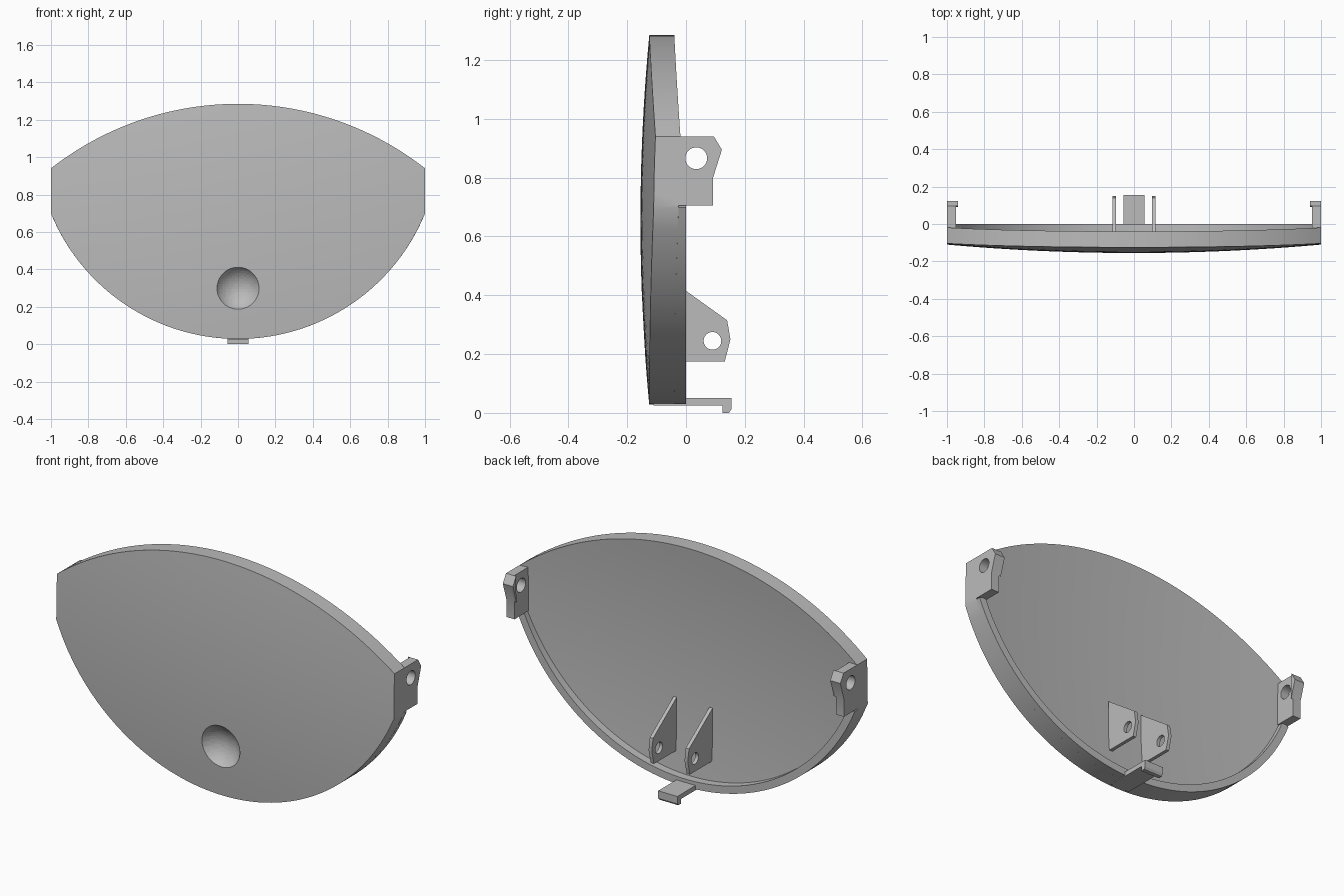
import bpy, bmesh
from math import sqrt, sin, cos, asin, pi, radians
from mathutils import Matrix, Vector

cube = bpy.data.objects.get("Cube")
if cube:
    bpy.data.objects.remove(cube, do_unlink=True)

grey = bpy.data.materials.new("plain grey")
grey.use_nodes = True
COLOUR = (0.5, 0.5, 0.5, 1)
grey.diffuse_color = COLOUR
grey.node_tree.nodes["Principled BSDF"].inputs["Base Color"].default_value = COLOUR

# Outline arcs and dome surface
TOP_R, TOP_Z = 1.622, 1.285
LOW_R, LOW_Z = 1.081, 0.028
THICK = 0.085


def upper(x):
    return TOP_Z - TOP_R + sqrt(TOP_R ** 2 - x * x)


def lower(x):
    return LOW_Z + LOW_R - sqrt(LOW_R ** 2 - x * x)


def front_y(x, z):
    return -0.155 + 0.076 * (z - 0.655) ** 2 + 0.045 * x * x


def back_y(x, z):
    return front_y(x, z) + THICK


def finish(name, bm, smooth=True):
    bmesh.ops.recalc_face_normals(bm, faces=bm.faces)
    mesh = bpy.data.meshes.new(name)
    bm.to_mesh(mesh)
    bm.free()
    mesh.materials.append(grey)
    obj = bpy.data.objects.new(name, mesh)
    bpy.context.collection.objects.link(obj)
    if smooth:
        shade(obj)
    return obj


def activate(obj):
    bpy.ops.object.select_all(action="DESELECT")
    obj.select_set(True)
    bpy.context.view_layer.objects.active = obj


def shade(obj):
    activate(obj)
    bpy.ops.object.shade_smooth_by_angle(angle=radians(25))


def loft(name, rings):
    """Skin a row of equal closed rings and cap both ends."""
    bm = bmesh.new()
    rows = [[bm.verts.new(p) for p in ring] for ring in rings]
    n = len(rows[0])
    for a, b in zip(rows, rows[1:]):
        for i in range(n):
            j = (i + 1) % n
            bm.faces.new((a[i], a[j], b[j], b[i]))
    bm.faces.new(rows[0])
    bm.faces.new(rows[-1])
    return finish(name, bm)


def plate(name, profile, x0, x1):
    """Extrude a (y, z) profile along x."""
    return loft(name, [[(x, y, z) for y, z in profile] for x in (x0, x1)])


def cut(obj, bm):
    cutter = finish("cutter", bm, smooth=False)
    cutter.hide_render = True
    for poly in cutter.data.polygons:
        poly.use_smooth = True
    mod = obj.modifiers.new("cut", "BOOLEAN")
    mod.operation = "DIFFERENCE"
    mod.solver = "EXACT"
    mod.object = cutter
    activate(obj)
    bpy.ops.object.modifier_apply(modifier=mod.name)
    bpy.data.objects.remove(cutter, do_unlink=True)
    shade(obj)


def drill(obj, x, y, z, radius):
    bm = bmesh.new()
    bmesh.ops.create_cone(bm, cap_ends=True, segments=32, radius1=radius, radius2=radius,
                          depth=0.2, matrix=Matrix.Translation((x, y, z)) @ Matrix.Rotation(pi / 2, 4, "Y"))
    cut(obj, bm)


# Domed shield: each ring runs up the front and down the back of one column
COLS, ROWS = 56, 20
rings = []
for c in range(COLS + 1):
    x = -1 + 2 * c / COLS
    zs = [lower(x) + (upper(x) - lower(x)) * r / ROWS for r in range(ROWS + 1)]
    rings.append([(x, front_y(x, z), z) for z in zs] + [(x, back_y(x, z), z) for z in reversed(zs)])
shield = loft("shield", rings)

# Round dimple in the front
DIMPLE_R, DEPTH, DIMPLE_Z = 0.113, 0.06, 0.295
ball_r = (DIMPLE_R ** 2 + DEPTH ** 2) / (2 * DEPTH)
ball = bmesh.new()
bmesh.ops.create_uvsphere(ball, u_segments=48, v_segments=32, radius=ball_r,
                          matrix=Matrix.Translation((0, front_y(0, DIMPLE_Z) + DEPTH - ball_r, DIMPLE_Z)))
cut(shield, ball)

# Raised lip around the lower back edge
LIP = 0.04
reach = asin(1 / LOW_R)
rings = []
for i in range(65):
    a = -reach + 2 * reach * i / 64
    ring = []
    for rad, raised in ((LOW_R, False), (LOW_R, True), (LOW_R - LIP, True), (LOW_R - LIP, False)):
        x, z = rad * sin(a), LOW_Z + LOW_R - rad * cos(a)
        base = back_y(x, z) - (0.01 if rad < LOW_R else 0)
        ring.append((x, 0 if raised else base, z))
    rings.append(ring)
loft("lower_lip", rings)

# Side lugs with pivot holes and a thicker tip
LUG = [(-0.03, 0.94), (0.095, 0.94), (0.122, 0.895), (0.092, 0.80), (0.092, 0.705), (-0.03, 0.705)]
TIP = [(0.095, 0.94), (0.122, 0.895), (0.092, 0.80), (0.096, 0.895)]
# Hinge brackets low on the back
BRACKET = [(-0.06, 0.458), (0.14, 0.315), (0.151, 0.25), (0.132, 0.175), (-0.06, 0.175)]
for side, s in (("left", 1), ("right", -1)):
    lug = plate(side + "_lug", LUG, s * 0.952, s)
    drill(lug, s * 0.975, 0.035, 0.866, 0.037)
    plate(side + "_lug_tip", TIP, s * 0.94, s * 0.952)
    bracket = plate(side + "_bracket", BRACKET, s * 0.097, s * 0.116)
    drill(bracket, s * 0.107, 0.09, 0.245, 0.03)

# Hooked tab under the bottom edge
plate("bottom_tab", [(-0.11, 0.05), (0.154, 0.05), (0.154, 0.012), (0.146, 0), (0.124, 0),
                     (0.124, 0.025), (-0.11, 0.025)], -0.057, 0.057)
